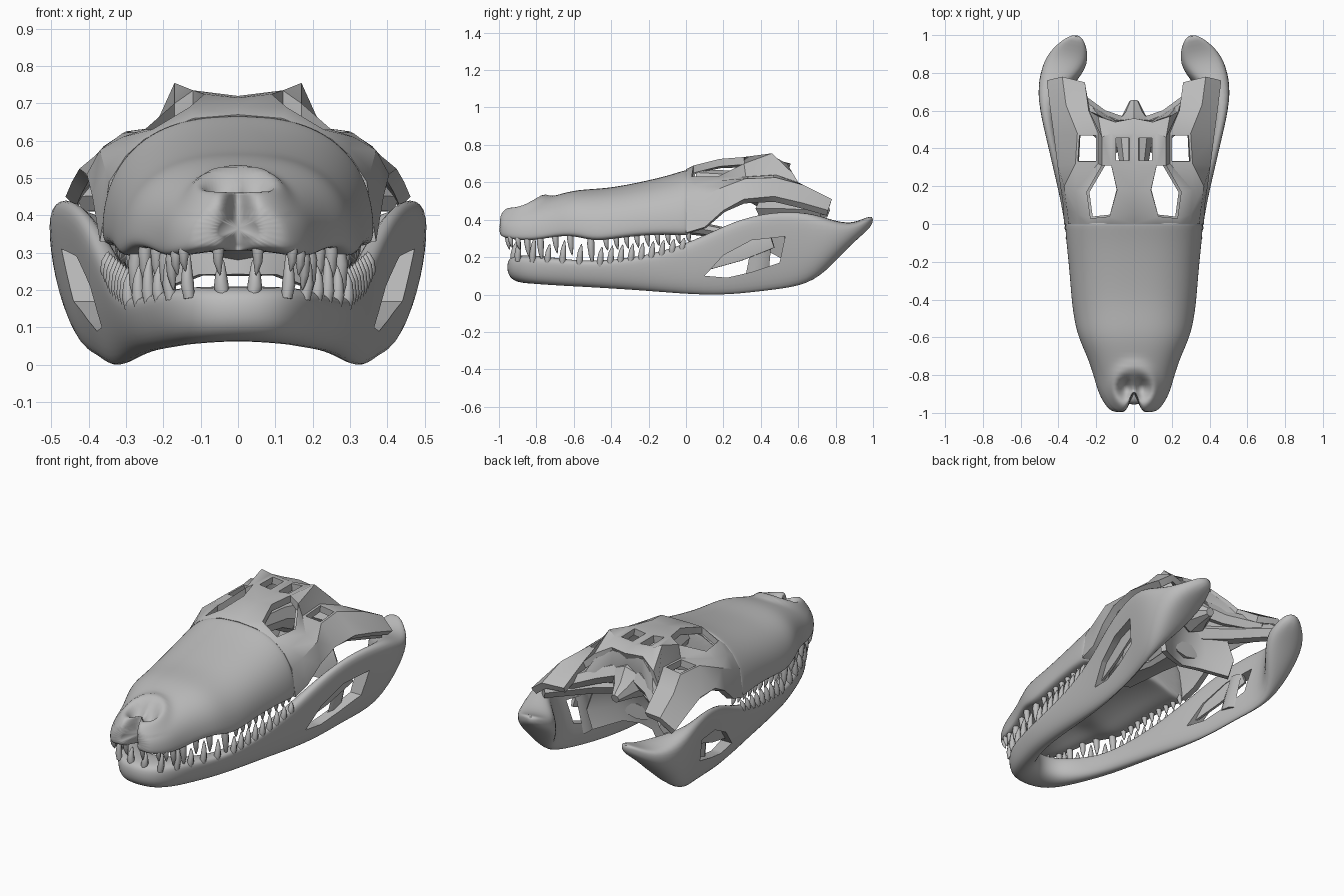
import bpy, bmesh, math
from mathutils import Vector

if "Cube" in bpy.data.objects:
    bpy.data.objects.remove(bpy.data.objects["Cube"], do_unlink=True)

bone = bpy.data.materials.new("bone grey")
bone.use_nodes = True
bone.diffuse_color = (0.5, 0.5, 0.5, 1)
bone.node_tree.nodes["Principled BSDF"].inputs["Base Color"].default_value = (0.5, 0.5, 0.5, 1)


def make_object(name, bm):
    mesh = bpy.data.meshes.new(name)
    bm.to_mesh(mesh)
    bm.free()
    ob = bpy.data.objects.new(name, mesh)
    bpy.context.collection.objects.link(ob)
    return ob


def add_modifier(ob, kind, **settings):
    mod = ob.modifiers.new(kind.title(), kind)
    for key, value in settings.items():
        setattr(mod, key, value)


def bake(ob, angle=40):
    # Apply the modifiers, then shade smooth with sharp creases
    bpy.context.view_layer.update()
    graph = bpy.context.evaluated_depsgraph_get()
    mesh = bpy.data.meshes.new_from_object(ob.evaluated_get(graph))
    ob.modifiers.clear()
    ob.data = mesh
    mesh.materials.clear()
    mesh.materials.append(bone)
    for face in mesh.polygons:
        face.use_smooth = True
        face.material_index = 0
    mesh.set_sharp_from_angle(angle=math.radians(angle))


def loft(bm, rings, cap_start=True):
    rows = [[bm.verts.new(p) for p in ring] for ring in rings]
    count = len(rows[0])
    faces = []
    for a, b in zip(rows, rows[1:]):
        for i in range(count):
            j = (i + 1) % count
            faces.append(bm.faces.new((a[i], a[j], b[j], b[i])))
    faces.append(bm.faces.new(rows[-1]))
    if cap_start:
        faces.append(bm.faces.new(rows[0][::-1]))
    bmesh.ops.recalc_face_normals(bm, faces=faces)


def sheet(bm, rows):
    # Grid of panels; corners given as None leave a gap
    grid = [[bm.verts.new(p) if p else None for p in row] for row in rows]
    panel = {}
    for r in range(len(grid) - 1):
        for c in range(len(grid[0]) - 1):
            corners = (grid[r][c], grid[r][c + 1], grid[r + 1][c + 1], grid[r + 1][c])
            if all(corners):
                panel[r, c] = bm.faces.new(corners)
    return panel


def tube(bm, points, radii, sides=8, flat=1.0):
    # Tapered tube along a path, scaled by flat across its upright axis
    points = [Vector(p) for p in points]
    rings = []
    for i, p in enumerate(points):
        along = points[min(i + 1, len(points) - 1)] - points[max(i - 1, 0)]
        along.normalize()
        ref = Vector((1, 0, 0)) if abs(along.z) > 0.9 else Vector((0, 0, 1))
        side = along.cross(ref).normalized()
        up = side.cross(along)
        ring = []
        for k in range(sides):
            a = math.tau * k / sides
            ring.append(p + radii[i] * (side * math.cos(a) + up * flat * math.sin(a)))
        rings.append(ring)
    loft(bm, rings)


def sample(table, key, column):
    # Linear interpolation in a table of stations
    for a, b in zip(table, table[1:]):
        if key <= b[0]:
            t = max(0, (key - a[0]) / (b[0] - a[0]))
            return a[column] + (b[column] - a[column]) * t
    return table[-1][column]


def bell(distance, width):
    return math.exp(-(distance / width) ** 2)


# Snout: y, half width, top, lower rim
snout_stations = [
    (-1.0, .1, .415, .34), (-.98, .14, .435, .32), (-.9, .19, .465, .305),
    (-.8, .215, .5, .305), (-.7, .25, .53, .325), (-.6, .297, .558, .33),
    (-.5, .32, .565, .3), (-.4, .333, .572, .31), (-.25, .344, .6, .33),
    (-.1, .36, .635, .335), (0, .368, .668, .33), (.03, .362, .672, .335)]
rings = []
for y, w, top, low in snout_stations:
    ring = []
    for k in range(19):
        a = math.pi * k / 18
        c, s = math.cos(a), math.sin(a)
        ring.append((w * math.copysign(abs(c) ** .8, c), y, low + (top - low) * abs(s) ** .82))
    for k in range(11):
        u = -.93 + 1.86 * k / 10
        vault = max(0, 1 - (u / .75) ** 2) * max(0, w - .13)
        ring.append((w * u, y, low - .015 + .25 * vault))
    rings.append(ring)
bm = bmesh.new()
loft(bm, rings)
snout = make_object("snout", bm)
add_modifier(snout, 'SUBSURF', levels=2)
bake(snout)
# Nostril rim, paired nostril hollows and the cleft between the front lobes
for v in snout.data.vertices:
    x, y, z = v.co
    if z > .4:
        v.co.z += .025 * bell(math.hypot(x, y + .87) - .105, .035)
        v.co.z -= .06 * bell(math.hypot(abs(x) - .04, y + .87), .042)
    v.co.y += .1 * bell(x, .03) * min(1, max(0, (-.89 - y) / .1))

# Rear skull roof: rows run backwards, columns run from midline to cheek
roof_rows = [
    [(0, 0, .67), (.12, 0, .66), (.25, 0, .605), (.3, 0, .56), (.345, 0, .49), (.37, 0, .33)],
    [(0, .06, .69), (.13, .04, .69), (.23, .03, .63), (.3, .05, .58), (.355, .08, .52),
     (.375, .1, .36)],
    [(0, .18, .715), (.09, .18, .725), (.25, .17, .63), (.31, .18, .61), (.37, .2, .575),
     (.39, .2, .45)],
    [(0, .31, .72), (.12, .31, .735), (.17, .31, .7), (.19, .32, .63), (.31, .32, .62),
     (.405, .31, .51)],
    [(0, .48, .72), (.12, .48, .732), (.17, .46, .755), (.19, .48, .64), (.3, .48, .625),
     (.425, .47, .525)],
    [(0, .56, .7), (.1, .54, .7), (.19, .57, .65), (.24, .6, .6), (.36, .63, .585),
     (.445, .62, .49)],
    [None, None, None, (.26, .75, .5), (.38, .78, .51), (.462, .76, .45)]]
bm = bmesh.new()
panel = sheet(bm, roof_rows)
# Eye socket and the two openings behind it
openings = [([panel[1, 1], panel[2, 1]], .012), ([panel[3, 3]], .012), ([panel[3, 0]], .025)]
for faces, rim in openings:
    bmesh.ops.inset_region(bm, faces=faces, thickness=rim, use_boundary=True, use_even_offset=True)
    bmesh.ops.delete(bm, geom=faces, context='FACES')
roof = make_object("skull_roof", bm)
add_modifier(roof, 'MIRROR')
add_modifier(roof, 'SOLIDIFY', thickness=.04, offset=-1)
bake(roof, 35)

# Braincase, palate bar and rear condyle on the midline
bm = bmesh.new()
tube(bm, [(0, .05, .61), (0, .34, .58), (0, .52, .52), (0, .58, .49), (0, .65, .47)],
     [.06, .08, .11, .06, .025])
tube(bm, [(0, -.1, .38), (0, .2, .33), (0, .45, .32)], [.09, .06, .09], flat=.5)
braincase = make_object("braincase", bm)
bake(braincase, 35)

# Back wall of the skull running down into the throat wings
bm = bmesh.new()
sheet(bm, [
    [(0, .53, .68), (.1, .52, .68), (.19, .56, .62)],
    [(0, .52, .58), (.1, .54, .56), (.24, .62, .53)],
    [(0, .46, .47), (.1, .47, .45), (.22, .53, .43)],
    [(0, .42, .33), (.13, .45, .33), (.26, .54, .3)],
    [(0, .4, .24), (.1, .43, .24), (.23, .53, .19)]])
wings = make_object("back_wall_and_wings", bm)
add_modifier(wings, 'MIRROR')
add_modifier(wings, 'SOLIDIFY', thickness=.03, offset=0)
bake(wings, 35)

# Paired bones reaching from the braincase to the jaw joint
bm = bmesh.new()
tube(bm, [(.04, .5, .57), (.18, .56, .53), (.34, .69, .48)], [.06, .05, .04], 6)
tube(bm, [(.06, .42, .46), (.22, .54, .46), (.4, .74, .45)], [.06, .055, .045], 6)
rear_bones = make_object("quadrate_bones", bm)
add_modifier(rear_bones, 'MIRROR')
bake(rear_bones, 35)

# Lower jaw: outer y, outer x, inner y, inner x, bottom, top, lean
jaw_stations = [
    (-.965, 0, -.76, 0, .068, .205, 0), (-.94, .12, -.74, .07, .063, .205, .01),
    (-.83, .2, -.7, .12, .058, .2, .02), (-.68, .255, -.62, .17, .05, .185, .03),
    (-.5, .31, -.48, .22, .042, .17, .03), (-.2, .35, -.2, .26, .025, .2, .03),
    (.05, .38, .05, .3, .006, .28, .03), (.25, .427, .25, .36, .01, .38, .05),
    (.45, .475, .45, .405, .035, .43, .07), (.66, .525, .65, .44, .06, .43, .06),
    (.79, .515, .77, .3, .16, .39, .03), (.92, .46, .87, .235, .29, .37, .01),
    (1.01, .33, 1.0, .27, .37, .435, 0)]
outline = [(0, .27), (0, .83), (.15, 1.04), (.85, 1.04), (1, .8), (1, .25), (.75, -.04), (.25, -.04)]
rings = []
for oy, ox, iy, ix, low, top, lean in jaw_stations:
    rings.append([(ox + (ix - ox) * u - lean * (1 - v), oy + (iy - oy) * u, low + (top - low) * v)
                  for u, v in outline])
bm = bmesh.new()
loft(bm, rings, cap_start=False)
jaw = make_object("lower_jaw", bm)
add_modifier(jaw, 'MIRROR')
add_modifier(jaw, 'SUBSURF', levels=2)

# Side window through both jaw branches
window = [(.1, .1), (.2, .21), (.35, .29), (.53, .31), (.5, .17), (.35, .12), (.22, .09)]
bm = bmesh.new()
loft(bm, [[(x, y, z) for y, z in window] for x in (-1, 1)])
window_cutter = make_object("jaw_window_cutter", bm)
window_cutter.hide_render = True
add_modifier(jaw, 'BOOLEAN', object=window_cutter, operation='DIFFERENCE')
bake(jaw)
bpy.data.objects.remove(window_cutter, do_unlink=True)

# Inner braces seen through the window
bm = bmesh.new()
tube(bm, [(.33, .1, .18), (.365, .28, .23), (.4, .46, .29)], [.015, .015, .012], 6, 4)
tube(bm, [(.385, .41, .31), (.35, .38, .1)], [.05, .06], 6, .3)
braces = make_object("jaw_braces", bm)
add_modifier(braces, 'MIRROR')
bake(braces, 35)


def tooth(bm, x, y, root, tip, radius):
    span = tip - root
    shape = [(0, .8), (.3, 1), (.65, .75), (.9, .35), (1, .08)]
    tube(bm, [(x + .006 * math.sin(math.pi * t), y + .012 * t * t, root + span * t) for t, _ in shape],
         [radius * s for _, s in shape])


# Upper teeth: large front ones, then an even rear row
bm = bmesh.new()
upper = [(-.94, .25), (-.9, .24), (-.85, .2), (-.78, .175), (-.7, .22), (-.62, .21), (-.51, .155)]
upper += [(-.43 + .055 * k, .235 + .005 * k) for k in range(9)]
tooth(bm, .048, -.955, .34, .24, .016)
for y, tip in upper:
    root = sample(snout_stations, y, 3) + .015
    tooth(bm, sample(snout_stations, y, 1) * .85, y, root, tip, .013 + .06 * (root - tip - .05))
upper_teeth = make_object("upper_teeth", bm)
add_modifier(upper_teeth, 'MIRROR')
bake(upper_teeth, 60)

# Lower teeth
bm = bmesh.new()
lower = [(-.9, .3), (-.82, .31), (-.74, .27), (-.66, .29), (-.57, .27)]
lower += [(-.46 + .055 * k, .255 + .006 * k) for k in range(9)]
tooth(bm, .04, -.92, .18, .28, .02)
for y, tip in lower:
    root = sample(jaw_stations, y, 5) - .025
    x = sample(jaw_stations, y, 1) * .7 + sample(jaw_stations, y, 3) * .3
    tooth(bm, x, y, root, tip, .018)
lower_teeth = make_object("lower_teeth", bm)
add_modifier(lower_teeth, 'MIRROR')
bake(lower_teeth, 60)
